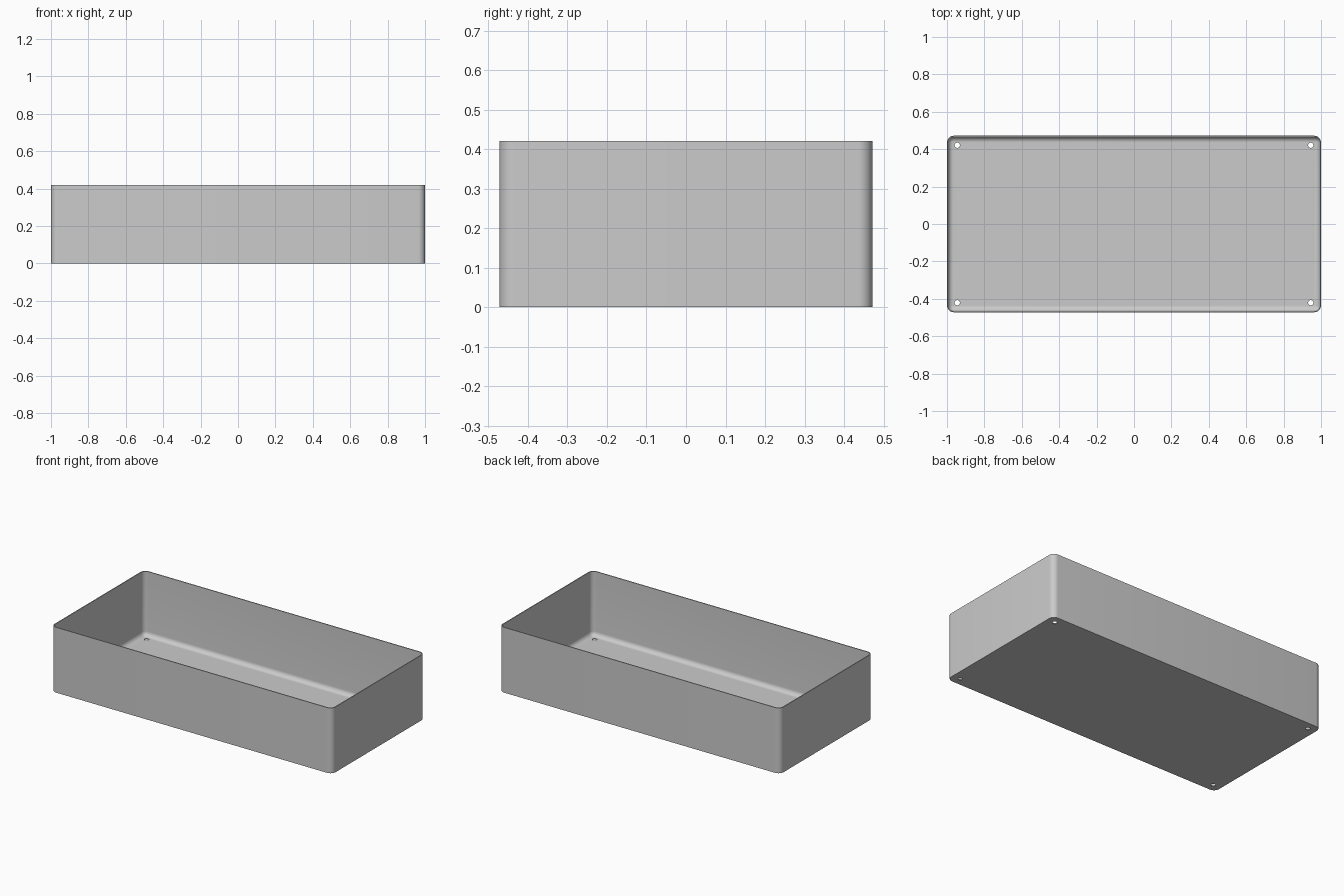
import bpy, bmesh
from math import sin, cos, pi, radians

if "Cube" in bpy.data.objects:
    bpy.data.objects.remove(bpy.data.objects["Cube"], do_unlink=True)

HALF_X, HALF_Y, HEIGHT = 1.0, 0.472, 0.42
CORNER, WALL, FILLET = 0.036, 0.006, 0.029
SEGMENTS = 8

grey = bpy.data.materials.new("plain grey")
grey.use_nodes = True
colour = (0.6, 0.6, 0.6, 1)
grey.diffuse_color = colour
grey.node_tree.nodes["Principled BSDF"].inputs["Base Color"].default_value = colour


def rounded_ring(bm, inset, z):
    """Rounded rectangle, pulled in from the outer wall by inset."""
    r = CORNER - inset
    cx, cy = HALF_X - CORNER, HALF_Y - CORNER
    ring = []
    for quarter, (sx, sy) in enumerate([(1, 1), (-1, 1), (-1, -1), (1, -1)]):
        for i in range(SEGMENTS + 1):
            a = (quarter + i / SEGMENTS) * pi / 2
            ring.append(bm.verts.new((sx * cx + r * cos(a), sy * cy + r * sin(a), z)))
    return ring


# Tray: outer wall, rim, inner wall and the fillet down to the floor
profile = [(0, 0), (0, HEIGHT), (WALL, HEIGHT)]
for i in range(SEGMENTS + 1):
    a = i / SEGMENTS * pi / 2
    profile.append((WALL + FILLET * (1 - cos(a)), WALL + FILLET * (1 - sin(a))))

bm = bmesh.new()
rings = [rounded_ring(bm, inset, z) for inset, z in profile]
for low, high in zip(rings, rings[1:]):
    for i in range(len(low)):
        j = (i + 1) % len(low)
        bm.faces.new((low[i], low[j], high[j], high[i]))
bm.faces.new(rings[0][::-1])
bm.faces.new(rings[-1])
bmesh.ops.recalc_face_normals(bm, faces=bm.faces[:])
mesh = bpy.data.meshes.new("tray")
bm.to_mesh(mesh)
bm.free()
tray = bpy.data.objects.new("tray", mesh)
bpy.context.collection.objects.link(tray)
mesh.materials.append(grey)

# Screw holes through the floor corners
for sx in (-1, 1):
    for sy in (-1, 1):
        bpy.ops.mesh.primitive_cylinder_add(
            vertices=24, radius=0.014, depth=0.1, location=(sx * 0.945, sy * 0.421, 0))
        cutter = bpy.context.object
        cutter.name = "hole_cutter"
        cutter.data.materials.append(grey)
        cut = tray.modifiers.new("screw_hole", 'BOOLEAN')
        cut.operation = 'DIFFERENCE'
        cut.solver = 'EXACT'
        cut.object = cutter
        bpy.ops.object.select_all(action='DESELECT')
        tray.select_set(True)
        bpy.context.view_layer.objects.active = tray
        bpy.ops.object.modifier_apply(modifier=cut.name)
        bpy.data.objects.remove(cutter, do_unlink=True)

bpy.ops.object.shade_smooth_by_angle(angle=radians(35))
